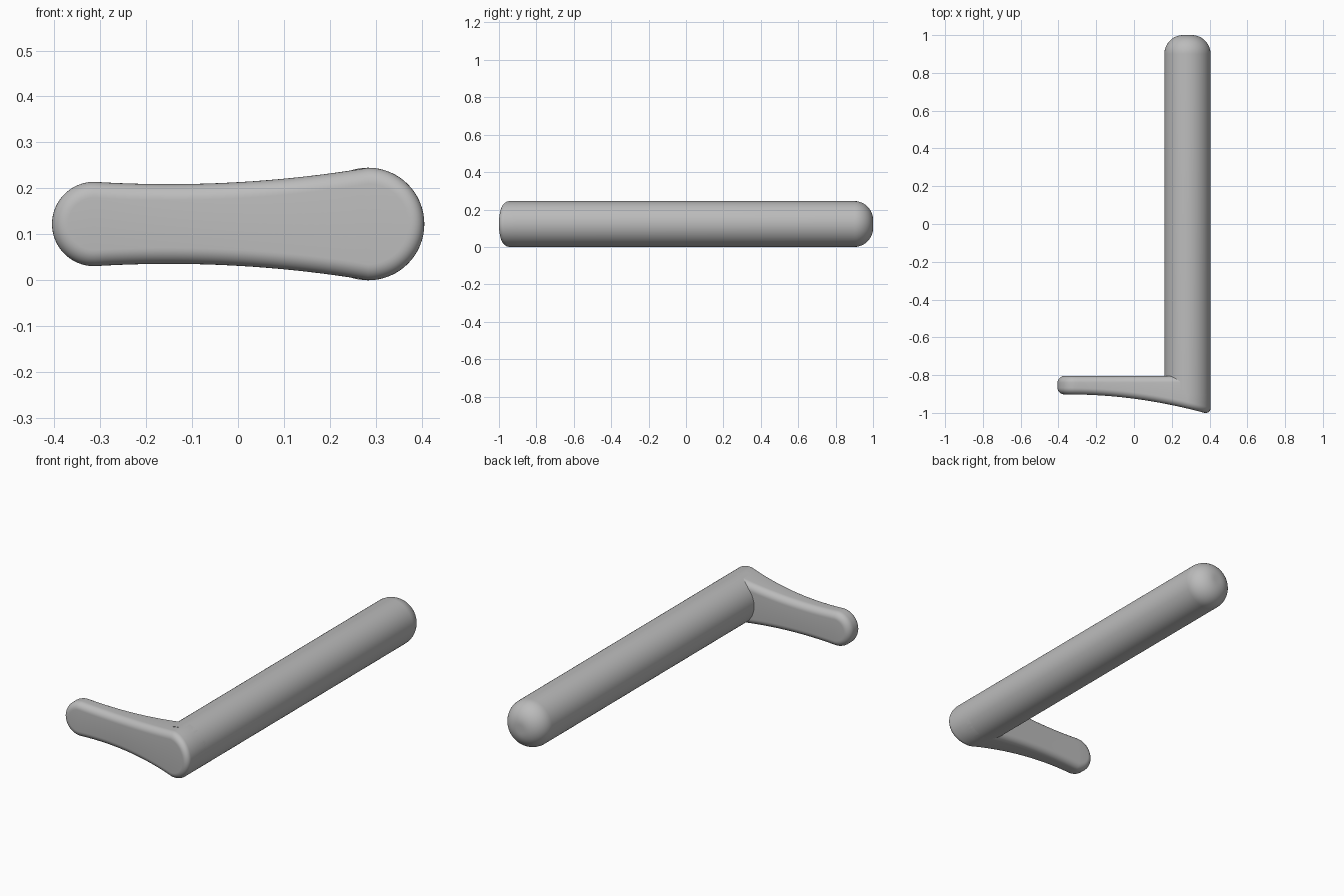
import bpy, bmesh, math

if "Cube" in bpy.data.objects:
    bpy.data.objects.remove(bpy.data.objects["Cube"])

R = 0.1225          # bar radius, also half the height
BAR_X = 0.283       # bar axis
EDGE = 0.035        # paddle edge rounding
BACK = -0.805       # flat back plane of paddle
LEFT_X = -0.313     # centre of the paddle tip arc

grey = bpy.data.materials.new("grey")
grey.diffuse_color = (0.5, 0.5, 0.5, 1)
grey.use_nodes = True
grey.node_tree.nodes["Principled BSDF"].inputs["Base Color"].default_value = grey.diffuse_color


def finish(name, bm, angle=35):
    bmesh.ops.recalc_face_normals(bm, faces=bm.faces)
    mesh = bpy.data.meshes.new(name)
    bm.to_mesh(mesh)
    bm.free()
    ob = bpy.data.objects.new(name, mesh)
    bpy.context.collection.objects.link(ob)
    mesh.materials.append(grey)
    bpy.context.view_layer.objects.active = ob
    ob.select_set(True)
    bpy.ops.object.shade_smooth_by_angle(angle=math.radians(angle))
    ob.select_set(False)


# Bar: lathe profile with a rounded far end
def make_bar():
    bm = bmesh.new()
    n, fil = 64, 0.1
    prof = [(R, -0.9)]
    for i in range(13):
        a = math.pi / 2 * i / 12
        prof.append((R - fil + fil * math.cos(a), 1 - fil + fil * math.sin(a)))
    rings = [[bm.verts.new((BAR_X + r * math.cos(2 * math.pi * k / n), y,
                            R + r * math.sin(2 * math.pi * k / n)))
              for k in range(n)] for r, y in prof]
    for a, b in zip(rings, rings[1:]):
        for k in range(n):
            bm.faces.new((a[k], a[(k + 1) % n], b[(k + 1) % n], b[k]))
    bm.faces.new(rings[0])
    bm.faces.new(rings[-1])
    finish("handle_bar", bm)


# Paddle: waisted outline swept through rounded edges, with a curved front
def half_height(x):
    return 0.0867 + 0.19 * (x + 0.15) ** 2


def front_y(x):
    return -0.902 - 0.187 * (x + 0.35) ** 2


def outline(inset):
    """Upper half of the outline, left to right, as (x, half height)."""
    pts = []
    r = half_height(LEFT_X) - inset
    for i in range(16):
        a = math.pi / 2 * i / 16
        pts.append((LEFT_X - r * math.cos(a), r * math.sin(a)))
    for i in range(24):
        x = LEFT_X + (BAR_X - LEFT_X) * i / 24
        pts.append((x, half_height(x) - inset))
    r = R - inset
    for i in range(17):
        a = math.pi / 2 * (1 - i / 16)
        pts.append((BAR_X + r * math.cos(a), r * math.sin(a)))
    return pts


def make_paddle():
    bm = bmesh.new()
    steps = 8
    arcs = [math.pi / 2 * i / steps for i in range(steps + 1)]
    layers = [(EDGE * (1 - math.sin(a)), EDGE * (1 - math.cos(a)), True) for a in arcs]
    layers += [(i, d, False) for i, d, _ in reversed(layers)]
    rings = []
    for inset, depth, front in layers:
        half = outline(inset)
        loop = half + [(x, -h) for x, h in half[-2:0:-1]]
        ring = []
        for x, h in loop:
            y = front_y(x) + depth if front else BACK - depth
            ring.append(bm.verts.new((x, y, R + h)))
        rings.append(ring)
    # inset shrinks while depth grows, so pair them the right way round
    for ring, (inset, depth, front) in zip(rings, layers):
        d = EDGE - math.sqrt(max(0, EDGE ** 2 - (EDGE - inset) ** 2))
        for v in ring:
            v.co.y = front_y(v.co.x) + d if front else BACK - d
    rings.sort(key=lambda r: r[0].co.y)
    n = len(rings[0])
    m = n // 2
    for a, b in zip(rings, rings[1:]):
        for k in range(n):
            bm.faces.new((a[k], a[(k + 1) % n], b[(k + 1) % n], b[k]))
    # Caps: vertical strips joining upper and lower halves
    for ring in (rings[0], rings[-1]):
        for k in range(m):
            quad = [ring[k], ring[k + 1], ring[(n - k - 1) % n], ring[(n - k) % n]]
            bm.faces.new(list(dict.fromkeys(quad)))
    finish("paddle", bm, 50)


make_bar()
make_paddle()
